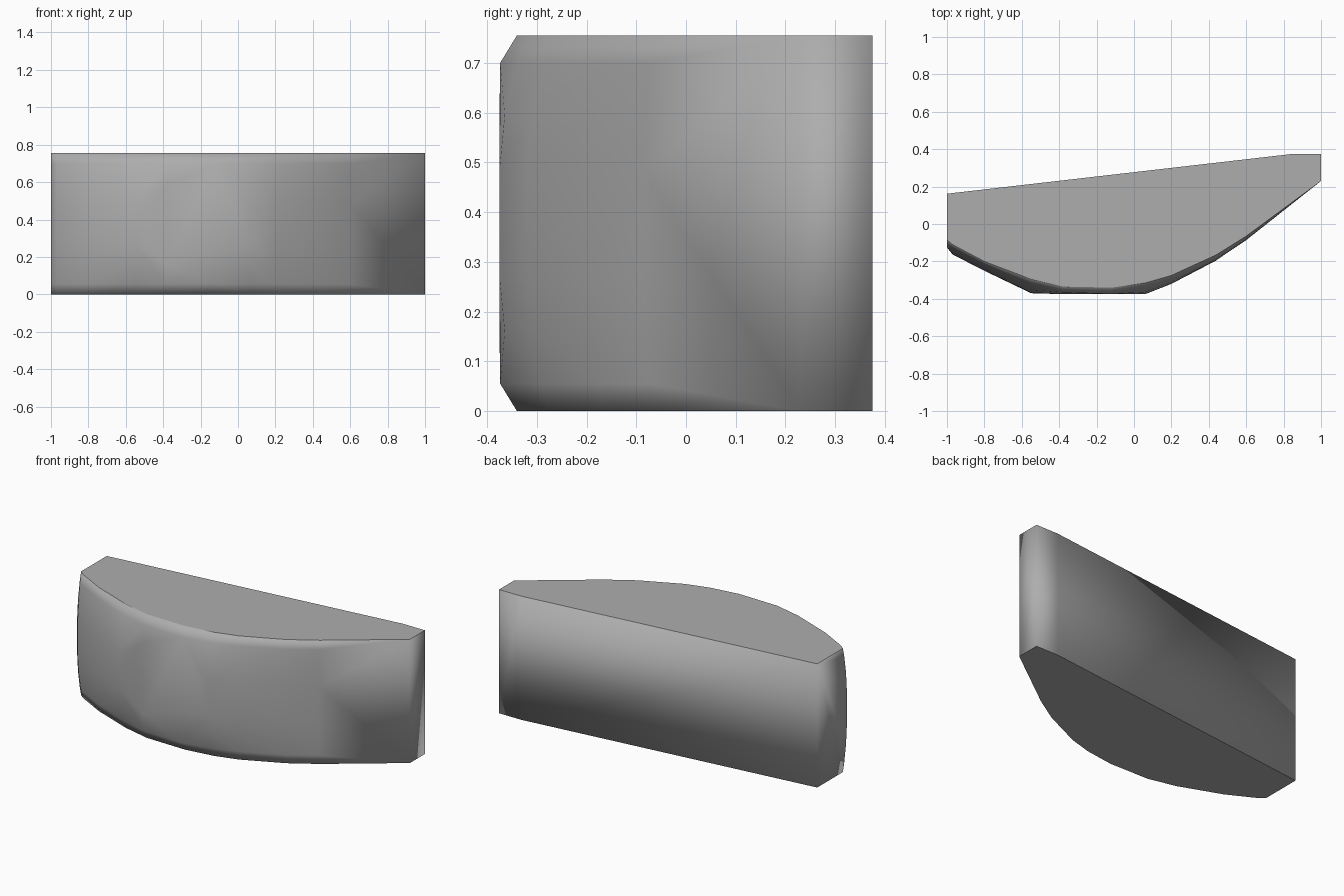
import bpy, bmesh, math
from mathutils import Vector

if "Cube" in bpy.data.objects:
    bpy.data.objects.remove(bpy.data.objects["Cube"])

H = 0.755
FRONT = -0.375

# Front outline stations: (x, y at top/bottom rim, y at the mid-height bulge)
front = [(-1.0, -0.085, -0.125), (-0.97, -0.11, -0.163), (-0.8, -0.20, -0.25),
         (-0.55, -0.295, -0.37), (-0.38, -0.335, -0.425), (-0.12, -0.34, -0.44),
         (0.06, -0.315, -0.38), (0.2, -0.275, -0.32), (0.44, -0.165, -0.195),
         (0.6, -0.065, -0.087), (1.0, 0.23, 0.232)]
back = [(1.0, 0.375), (0.85, 0.375), (-1.0, 0.162)]

bm = bmesh.new()

# Flat back and ends
for x, y in back:
    for z in (0, H):
        bm.verts.new((x, y, z))

# Bulging front, cut flat at the foremost plane; the right edge is straight
levels = [0, 0.055, 0.16, 0.27, H / 2, H - 0.27, H - 0.16, H - 0.055, H]
for x, rim, mid in front:
    for z in (levels if x < 0.9 else (0, H)):
        f = 1 - abs(2 * z / H - 1) ** 2.6
        y = rim + (mid - rim) * f
        bm.verts.new((x, max(FRONT, y), z))

# Skin the block and merge coplanar faces
bmesh.ops.convex_hull(bm, input=bm.verts)
loose = [v for v in bm.verts if not v.link_faces]
bmesh.ops.delete(bm, geom=loose, context='VERTS')
bmesh.ops.dissolve_limit(bm, angle_limit=math.radians(1),
                         verts=bm.verts, edges=bm.edges)
bmesh.ops.recalc_face_normals(bm, faces=bm.faces)
for f in bm.faces:
    f.smooth = True

mesh = bpy.data.meshes.new("curved_block")
bm.to_mesh(mesh)
bm.free()
obj = bpy.data.objects.new("curved_block", mesh)
bpy.context.collection.objects.link(obj)

# Smooth shading all round the sides, flat shading on top and bottom
vertex_normals = [Vector(n.vector) for n in mesh.vertex_normals]
loop_normals = [Vector((0, 0, 1))] * len(mesh.loops)
for p in mesh.polygons:
    for i in p.loop_indices:
        flat = abs(p.normal.z) > 0.99
        loop_normals[i] = p.normal.copy() if flat else vertex_normals[mesh.loops[i].vertex_index]
mesh.normals_split_custom_set(loop_normals)

# Mid grey finish
grey = bpy.data.materials.new("mid_grey")
grey.diffuse_color = (0.42, 0.42, 0.42, 1)
grey.use_nodes = True
grey.node_tree.nodes["Principled BSDF"].inputs["Base Color"].default_value = grey.diffuse_color
mesh.materials.append(grey)
